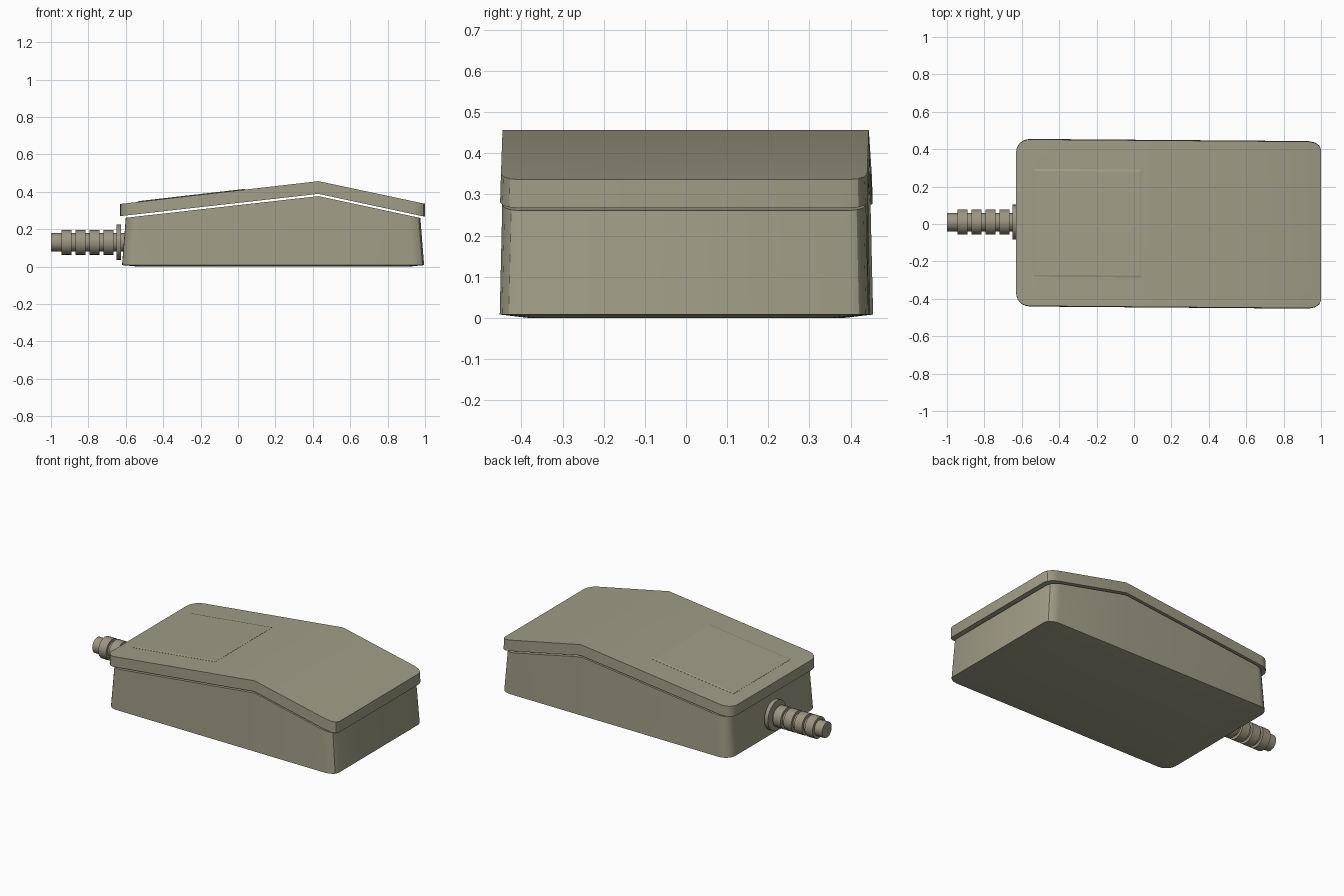
import bpy, bmesh, math

if "Cube" in bpy.data.objects:
    bpy.data.objects.remove(bpy.data.objects["Cube"])

RIDGE = 0.43
Y0, SKEW = 0.0025, -0.0077   # the whole model sits very slightly turned


def material(name, color):
    m = bpy.data.materials.new(name)
    m.diffuse_color = color
    m.use_nodes = True
    m.node_tree.nodes["Principled BSDF"].inputs["Base Color"].default_value = m.diffuse_color
    return m


housing = material("housing_khaki", (0.35, 0.34, 0.24, 1))
rubber = material("cable_brown", (0.33, 0.30, 0.22, 1))


def finish(bm, name, mat, angle=30):
    bmesh.ops.recalc_face_normals(bm, faces=bm.faces)
    me = bpy.data.meshes.new(name)
    bm.to_mesh(me)
    bm.free()
    ob = bpy.data.objects.new(name, me)
    bpy.context.collection.objects.link(ob)
    me.materials.append(mat)
    bpy.ops.object.select_all(action='DESELECT')
    ob.select_set(True)
    bpy.context.view_layer.objects.active = ob
    bpy.ops.object.shade_smooth_by_angle(angle=math.radians(angle))
    return ob


def outline(x0, x1, hw):
    """Half outline (ridge to ridge round each end): soft left corners, tighter right ones."""
    right, left = [], []
    for i in range(4):
        a = math.pi / 2 * i / 3
        right.append((x1 - 0.065 + 0.065 * math.sin(a), -hw + 0.045 - 0.045 * math.cos(a)))
    for i in range(7):
        a = math.pi / 2 * i / 6
        left.append((x0 + 0.07 - 0.07 * math.sin(a), hw - 0.07 + 0.07 * math.cos(a)))
    right += [(x, -y) for x, y in reversed(right)]
    left += [(x, -y) for x, y in reversed(left)]
    return [(RIDGE, -hw)] + right + [(RIDGE, hw)] + left


def roof(z_left, z_ridge, z_right):
    """Height of a gabled surface as a function of x."""
    def f(x):
        if x < RIDGE:
            return z_ridge + (z_left - z_ridge) * (RIDGE - x) / (RIDGE + 0.63)
        return z_ridge + (z_right - z_ridge) * (x - RIDGE) / (1 - RIDGE)
    return f


def shell(name, layers):
    """Stack of outlines, each with its own height function, capped at both ends."""
    bm = bmesh.new()
    loops = []
    for (x0, x1, hw), height in layers:
        loops.append([bm.verts.new((x, y + Y0 + SKEW * x, height(x)))
                      for x, y in outline(x0, x1, hw)])
    n = len(loops[0])
    for a, b in zip(loops, loops[1:]):
        for i in range(n):
            j = (i + 1) % n
            bm.faces.new((a[i], a[j], b[j], b[i]))
    for loop in (loops[0], loops[-1]):
        mid = 9   # second ridge point
        bm.faces.new(loop[:mid + 1])
        bm.faces.new(loop[mid:] + loop[:1])
    return finish(bm, name, housing)


# Base body with a slightly tapered wall and a shallow underside
shell("base_body", [
    ((-0.53, 0.91, 0.38), lambda x: 0.0),
    ((-0.62, 0.995, 0.448), lambda x: 0.008),
    ((-0.60, 0.975, 0.442), roof(0.258, 0.377, 0.255)),
])

# Gabled treadle lid, floating just above the base
shell("pedal_lid", [
    ((-0.63, 1.0, 0.447), roof(0.270, 0.389, 0.267)),
    ((-0.63, 1.0, 0.445), roof(0.335, 0.457, 0.336)),
])

# Raised square pad on the long slope
top = roof(0.335, 0.457, 0.336)
bm = bmesh.new()
rings = []
for inset, lift in ((0, -0.004), (0, 0.001), (0.010, 0.004)):
    x0, x1, hw = -0.54 + inset, 0.04 - inset, 0.288 - inset
    rings.append([bm.verts.new((x, y + Y0 + SKEW * x, top(x) + lift))
                  for x, y in ((x0, -hw), (x1, -hw), (x1, hw), (x0, hw))])
for a, b in zip(rings, rings[1:]):
    for i in range(4):
        bm.faces.new((a[i], a[(i + 1) % 4], b[(i + 1) % 4], b[i]))
bm.faces.new(rings[0])
bm.faces.new(rings[-1])
finish(bm, "square_pad", housing, 5)

# Ribbed cable gland: lathe profile of (x, radius)
CORE, RIB, FLANGE = 0.049, 0.067, 0.094
profile = [(-1.0, CORE)]
for start in (-0.945, -0.87, -0.795, -0.72):
    profile += [(start, CORE), (start, RIB), (start + 0.055, RIB), (start + 0.055, CORE)]
profile += [(-0.65, CORE), (-0.65, FLANGE), (-0.625, FLANGE), (-0.625, CORE), (-0.58, CORE)]
SIDES = 24
bm = bmesh.new()
rings = []
for x, r in profile:
    rings.append([bm.verts.new((x, 0.01 + r * math.cos(2 * math.pi * k / SIDES),
                                0.13 + r * math.sin(2 * math.pi * k / SIDES)))
                  for k in range(SIDES)])
for a, b in zip(rings, rings[1:]):
    for k in range(SIDES):
        j = (k + 1) % SIDES
        bm.faces.new((a[k], a[j], b[j], b[k]))
bm.faces.new(rings[0])
bm.faces.new(rings[-1])
finish(bm, "cable_gland", rubber)
